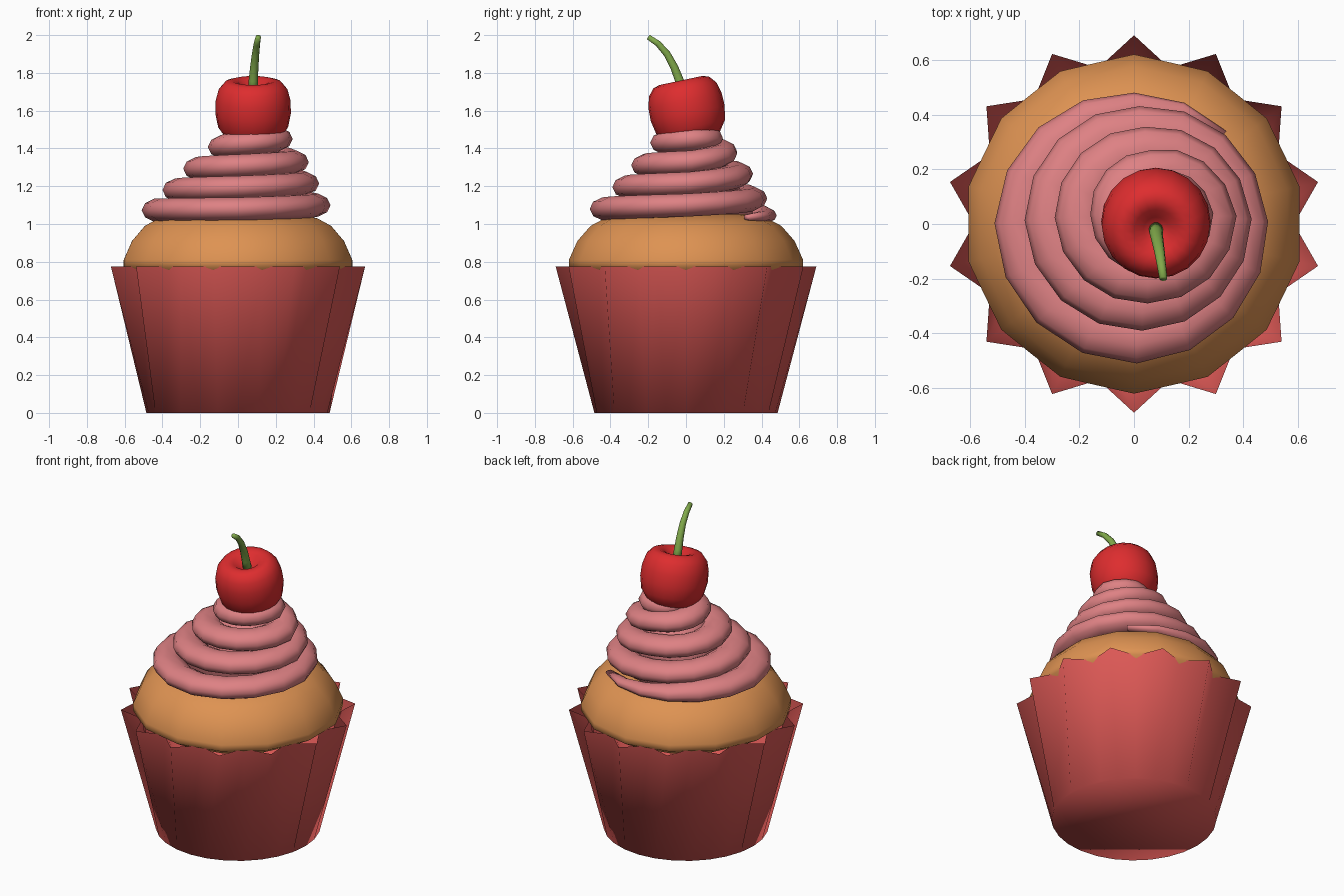
import bpy, math
from mathutils import Vector, Matrix

if "Cube" in bpy.data.objects:
    bpy.data.objects.remove(bpy.data.objects["Cube"])


def material(name, rgb):
    m = bpy.data.materials.new(name)
    m.diffuse_color = (*rgb, 1)
    m.use_nodes = True
    m.node_tree.nodes["Principled BSDF"].inputs["Base Color"].default_value = m.diffuse_color
    return m


RED = material("wrapper red", (0.73, 0.10, 0.093))
BROWN = material("cake brown", (0.73, 0.29, 0.085))
PINK = material("frosting pink", (0.73, 0.22, 0.23))
CHERRY = material("cherry red", (0.73, 0.026, 0.028))
GREEN = material("stem green", (0.22, 0.40, 0.07))


def skin(name, rings, mat, cap_start=True, cap_end=True):
    """Join a row of counterclockwise rings into one smooth surface."""
    n = len(rings[0])
    verts = [tuple(p) for ring in rings for p in ring]
    faces = []
    for j in range(len(rings) - 1):
        for i in range(n):
            k = (i + 1) % n
            faces.append((j*n + i, j*n + k, (j+1)*n + k, (j+1)*n + i))
    if cap_start:
        faces.append(tuple(reversed(range(n))))
    if cap_end:
        faces.append(tuple(range(len(verts) - n, len(verts))))
    me = bpy.data.meshes.new(name)
    me.from_pydata(verts, [], faces)
    me.materials.append(mat)
    me.shade_smooth()
    ob = bpy.data.objects.new(name, me)
    bpy.context.collection.objects.link(ob)
    return ob


def ring(peak, valley, z, n=28, c=(0, 0)):
    """Horizontal ring whose radius alternates between peak and valley."""
    pts = []
    for i in range(n):
        a = math.pi/2 + math.tau*i/n
        r = valley if i % 2 else peak
        pts.append(Vector((c[0] + r*math.cos(a), c[1] + r*math.sin(a), z)))
    return pts


# Pleated paper wrapper: round at the base, 14-pointed star at the open rim
skin("wrapper", [ring(0.485, 0.485, 0), ring(0.69, 0.585, 0.775)], RED, cap_end=False)

# Cake dome with 14 shallow lobes, resting on the rim
profile = [(0.50, 0.70), (0.62, 0.77), (0.62, 0.81), (0.575, 0.91),
           (0.505, 0.99), (0.43, 1.03), (0.25, 1.06), (0.05, 1.07)]
skin("cake", [ring(r, r*0.976, z) for r, z in profile], BROWN)

# Frosting swirl: outer radius and height at each quarter turn from the back
radii = [0.48, 0.515, 0.515, 0.475, 0.42, 0.425, 0.406, 0.395, 0.334, 0.335,
         0.317, 0.32, 0.238, 0.225, 0.227, 0.215, 0.15, 0.12]
heights = [1.055, 1.073, 1.08, 1.10, 1.135, 1.18, 1.195, 1.215, 1.265, 1.293,
           1.31, 1.328, 1.385, 1.408, 1.43, 1.45, 1.455, 1.46]
STEPS, SIDES = 4, 10
rings = []
for s in range(-2, (len(radii) - 1)*STEPS + 1):
    q = s / STEPS
    i = min(max(int(q), 0), len(radii) - 2)
    f = max(q - i, 0)
    outer = radii[i] + (radii[i+1] - radii[i])*f
    z = heights[i] + (heights[i+1] - heights[i])*f
    taper = min(1, 0.25 + (s + 2)*0.19)
    w, h = 0.095*taper, 0.064*taper
    a = math.pi/2*(1 + q)
    out = Vector((math.cos(a), math.sin(a), 0))
    mid = Vector((0.075, 0.04, 0))*max(q, 0)/15 + out*(outer - w)
    mid.z = z - 0.064*(1 - taper)*0.4
    rings.append([mid + out*w*math.cos(t) - Vector((0, 0, h))*math.sin(t)
                  for t in (math.tau*k/SIDES for k in range(SIDES))])
for r in rings:
    r.reverse()
skin("frosting_swirl", rings, PINK)

# Solid heart inside the swirl
skin("frosting_core", [ring(0.36, 0.36, 1.05, 16), ring(0.1, 0.1, 1.45, 16, (0.07, 0.04))], PINK)

# Cherry leaning to the front, with a dimple on top
profile = [(0.01, -0.19), (0.09, -0.182), (0.145, -0.152), (0.185, -0.095),
           (0.2, -0.02), (0.198, 0.05), (0.182, 0.11), (0.15, 0.148),
           (0.115, 0.158), (0.08, 0.148), (0.045, 0.115), (0.01, 0.1)]
cherry = skin("cherry", [ring(r, r, z, 20) for r, z in profile], CHERRY)
cherry.data.transform(Matrix.Translation((0.08, 0.005, 1.605)) @ Matrix.Rotation(math.radians(12), 4, 'X'))

# Curved stem, tapering to a tilted tip
path = [Vector(p) for p in ((0.08, -0.015, 1.69), (0.081, -0.035, 1.76), (0.086, -0.062, 1.83),
                            (0.093, -0.1, 1.9), (0.1, -0.148, 1.955), (0.107, -0.2, 1.99))]
rings = []
for i, p in enumerate(path):
    t = (path[min(i + 1, 5)] - path[max(i - 1, 0)]).normalized()
    side = Vector((1, 0, 0))
    up = t.cross(side).normalized()
    r = 0.027 - 0.0025*i
    rings.append([p + side*r*math.cos(a) + up*r*math.sin(a)
                  for a in (math.tau*k/10 for k in range(10))])
skin("stem", rings, GREEN)
